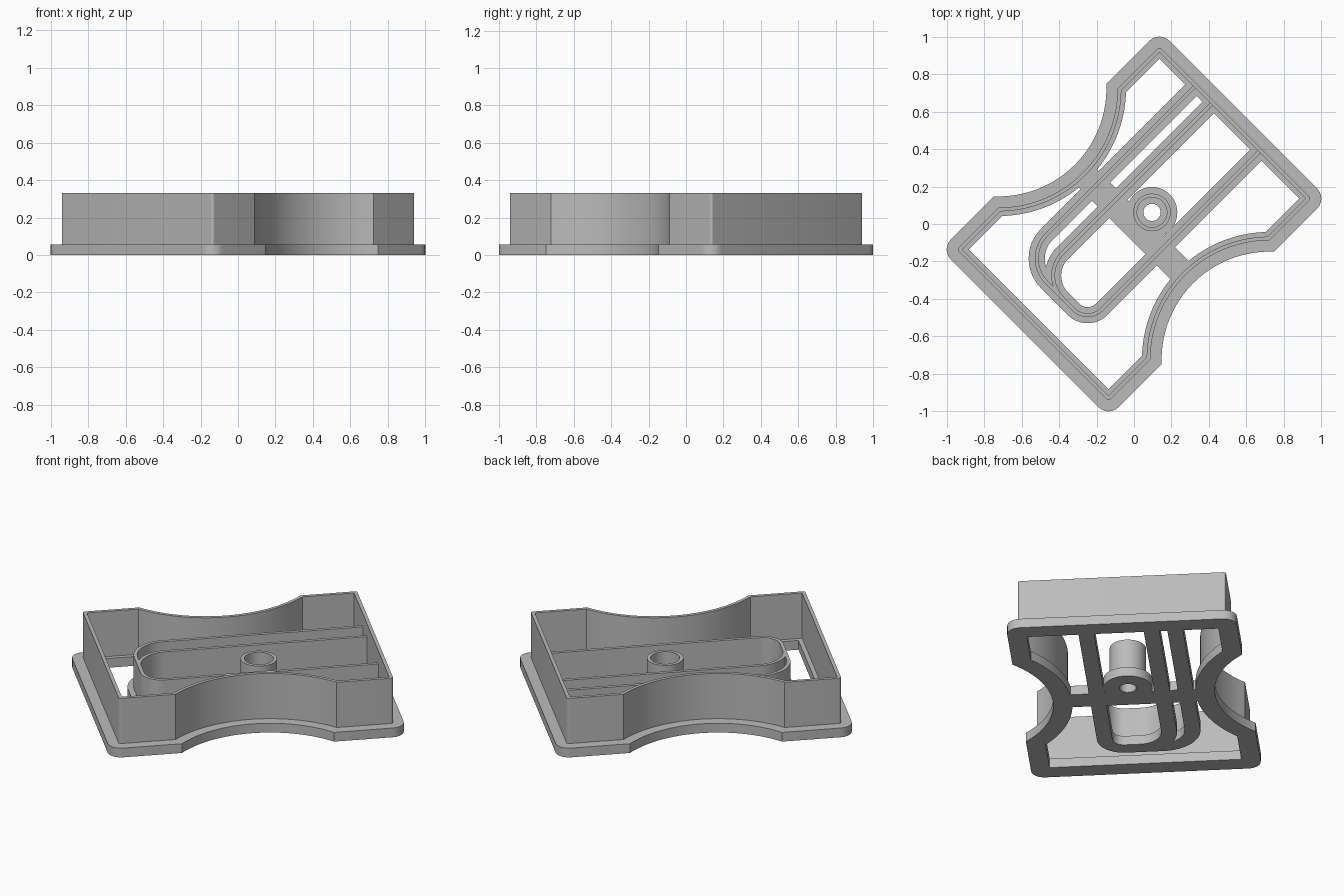
import bpy, bmesh, math
from mathutils import Vector

cube = bpy.data.objects.get("Cube")
if cube:
    bpy.data.objects.remove(cube, do_unlink=True)

BASE_Z, RAIL_Z, WALL_Z = 0.056, 0.25, 0.33
HALF_U, HALF_V = 0.765, 0.573        # half length and half width of the body
WAIST_R, WAIST_V = 0.636, 1.023      # side scoop radius and centre
THICK = 0.02
FOOT = 0.043                         # half width of the inner base strips

grey = bpy.data.materials.new("plain grey")
grey.use_nodes = True
grey.diffuse_color = (0.5, 0.5, 0.5, 1)
grey.node_tree.nodes["Principled BSDF"].inputs["Base Color"].default_value = (0.5, 0.5, 0.5, 1)


def place(p, z):
    """Turn body coordinates (length, width) by 45 degrees."""
    s = math.sqrt(0.5)
    return ((p[0] + p[1]) * s, (p[0] - p[1]) * s, z)


def arc(cu, cv, r, a0, a1, n):
    angles = [math.radians(a0 + (a1 - a0) * i / n) for i in range(n + 1)]
    return [(cu + r * math.cos(a), cv + r * math.sin(a)) for a in angles]


def band(name, outer, inner, z0, z1, closed=True):
    """Solid strip between two matching lines."""
    bm = bmesh.new()
    loops = [[bm.verts.new(place(p, z)) for p in line]
             for line, z in ((outer, z0), (outer, z1), (inner, z1), (inner, z0))]
    n = len(outer)
    for i in range(n if closed else n - 1):
        j = (i + 1) % n
        for k in range(4):
            a, b = loops[k], loops[(k + 1) % 4]
            bm.faces.new((a[i], a[j], b[j], b[i]))
    if not closed:
        bm.faces.new([l[0] for l in loops])
        bm.faces.new([l[-1] for l in loops])
    bmesh.ops.remove_doubles(bm, verts=bm.verts, dist=0.0002)
    bmesh.ops.recalc_face_normals(bm, faces=bm.faces)
    mesh = bpy.data.meshes.new(name)
    bm.to_mesh(mesh)
    bm.free()
    mesh.materials.append(grey)
    ob = bpy.data.objects.new(name, mesh)
    bpy.context.collection.objects.link(ob)
    bpy.ops.object.select_all(action="DESELECT")
    bpy.context.view_layer.objects.active = ob
    ob.select_set(True)
    bpy.ops.object.shade_smooth_by_angle(angle=math.radians(30))
    return ob


def outline(d):
    """Body outline grown by d, with rounded corners and scooped sides."""
    u, v, r = HALF_U + d, HALF_V + d, max(d + 0.014, 0.0)
    scoop = WAIST_R - d
    end = math.degrees(math.acos((WAIST_V - v) / scoop))
    half = arc(u - r, r - v, r, -90, 0, 6) + arc(u - r, v - r, r, 0, 90, 6)
    half += arc(0, WAIST_V, scoop, -90 + end, -90 - end, 32)
    return half + [(-a, -b) for a, b in half]


def offset(path, d):
    """Shift an open path sideways."""
    pts = [Vector(p) for p in path]
    out = []
    for i, p in enumerate(pts):
        t = (pts[min(i + 1, len(pts) - 1)] - pts[max(i - 1, 0)]).normalized()
        out.append((p.x - t.y * d, p.y + t.x * d))
    return out


def rail(name, path):
    """Wide base strip with a thin upright wall along its middle."""
    for part, half, z0, z1 in (("base", FOOT, 0, BASE_Z), ("wall", THICK / 2, 0.02, RAIL_Z)):
        band(name + "_" + part, offset(path, half), offset(path, -half), z0, z1, False)


# outer cutter: flange and tall wall
band("outer_flange", outline(0.06), outline(-0.045), 0, BASE_Z)
band("outer_wall", outline(0), outline(-THICK), 0.02, WALL_Z)

# long loop: outer left rail, rounded end, right rail
TIP = 0.755
LEFT, MID, RIGHT, END = -0.29, -0.16, 0.2, -0.55
loop = [(TIP, LEFT)] + arc(END + 0.18, LEFT + 0.18, 0.18, 270, 180, 16)
loop += arc(END + 0.105, RIGHT - 0.105, 0.105, 180, 90, 12) + [(TIP, RIGHT)]
rail("loop_rail", loop)

# inner left rail, curving into the rounded end
rail("inner_rail", [(TIP, MID)] + arc(END + 0.17, MID + 0.17, 0.17, 270, 180, 16))

# cross strip tying the rails to the scooped sides
band("cross_strip", [(0.067, -0.36), (0.067, 0.36)],
     [(-0.07, -0.36), (-0.07, 0.36)], 0, BASE_Z, False)

# round post with its base ring
def circle(r):
    return arc(0.112, 0.024, r, 0, 360 - 7.5, 47)

band("post_base", circle(0.135), circle(0.046), 0, BASE_Z)
band("post_wall", circle(0.1), circle(0.1 - THICK), 0.02, RAIL_Z)
